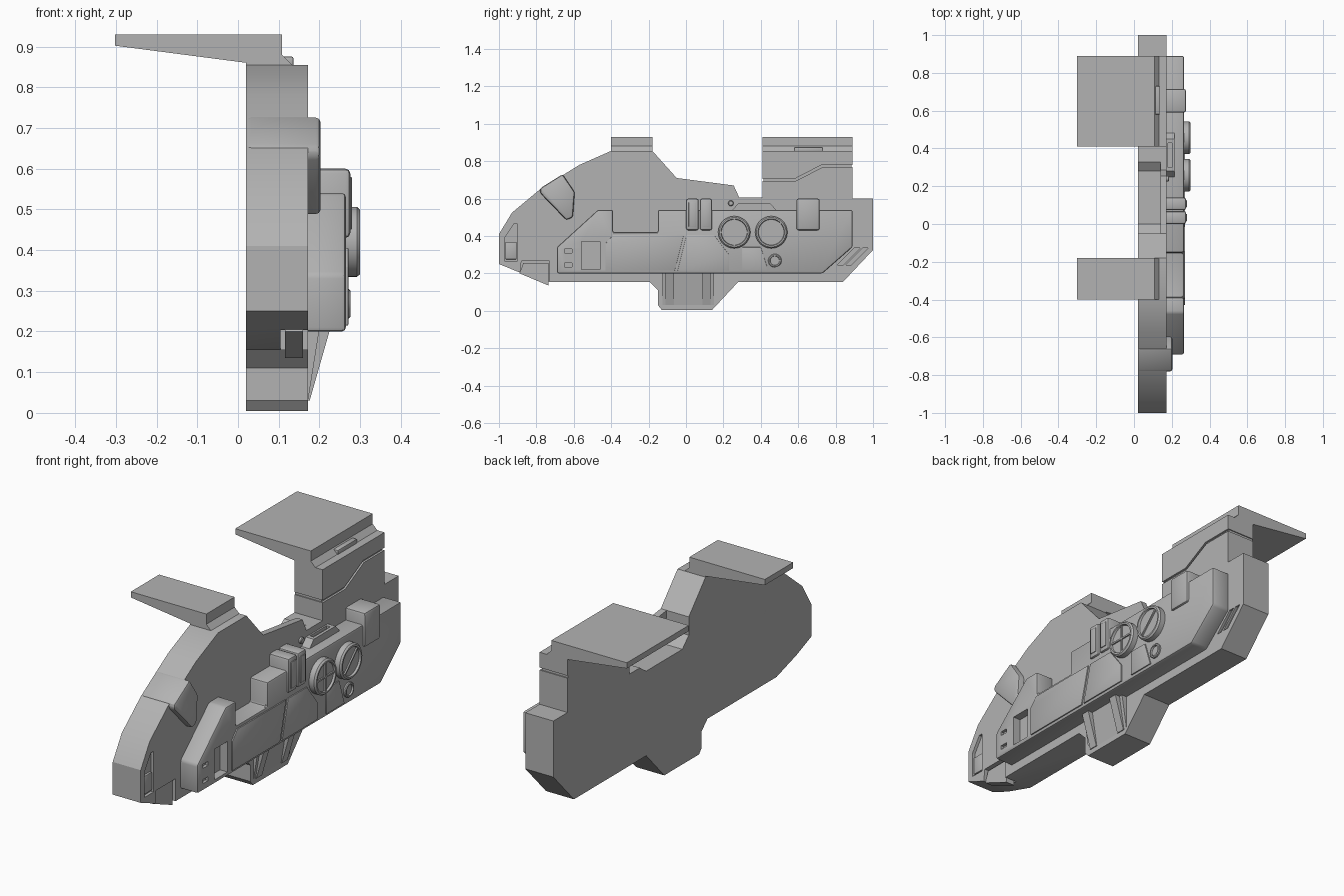
import bpy, bmesh, math
from mathutils import Matrix, Vector

old = bpy.data.objects.get("Cube")
if old:
    bpy.data.objects.remove(old, do_unlink=True)

grey = bpy.data.materials.new("hull_grey")
grey.use_nodes = True
COLOUR = (0.45, 0.45, 0.45, 1)
grey.diffuse_color = COLOUR
grey.node_tree.nodes["Principled BSDF"].inputs["Base Color"].default_value = COLOUR


def apply(ob, kind, **settings):
    mod = ob.modifiers.new(kind.lower(), kind)
    for key, value in settings.items():
        setattr(mod, key, value)
    bpy.context.view_layer.objects.active = ob
    bpy.ops.object.modifier_apply(modifier=mod.name)


def finish(bm, name, bevel=0):
    bmesh.ops.recalc_face_normals(bm, faces=bm.faces)
    mesh = bpy.data.meshes.new(name)
    bm.to_mesh(mesh)
    bm.free()
    mesh.materials.append(grey)
    ob = bpy.data.objects.new(name, mesh)
    bpy.context.collection.objects.link(ob)
    if bevel:
        apply(ob, 'BEVEL', width=bevel, segments=2, limit_method='ANGLE')
    return ob


def prism(name, pts, a, b, bevel=0, along='x'):
    """Extrude a (y, z) outline along x, or an (x, z) outline along y."""
    bm = bmesh.new()
    place = (lambda p, t: (t, p[0], p[1])) if along == 'x' else (lambda p, t: (p[0], t, p[1]))
    low = [bm.verts.new(place(p, a)) for p in pts]
    high = [bm.verts.new(place(p, b)) for p in pts]
    bm.faces.new(low)
    bm.faces.new(high[::-1])
    for i in range(len(pts)):
        j = (i + 1) % len(pts)
        bm.faces.new((low[i], low[j], high[j], high[i]))
    return finish(bm, name, bevel)


def box(name, x, y, z, bevel=0):
    return prism(name, [(y[0], z[0]), (y[1], z[0]), (y[1], z[1]), (y[0], z[1])], x[0], x[1], bevel)


def lathe(name, y, z, profile, sides=40):
    """Spin (radius, x) points around an axis parallel to x."""
    bm = bmesh.new()
    rings = [[bm.verts.new((x, y + r * math.cos(2 * math.pi * i / sides),
                            z + r * math.sin(2 * math.pi * i / sides))) for i in range(sides)]
             for r, x in profile]
    for a, b in zip(rings, rings[1:]):
        for i in range(sides):
            j = (i + 1) % sides
            bm.faces.new((a[i], a[j], b[j], b[i]))
    bm.faces.new(rings[0])
    bm.faces.new(rings[-1])
    return finish(bm, name)


def cut(ob, cutter):
    apply(ob, 'BOOLEAN', operation='DIFFERENCE', object=cutter, solver='EXACT')
    bpy.data.objects.remove(cutter, do_unlink=True)


INNER, SIDE, ARMOUR = 0.02, 0.172, 0.265

# Main hull slab
hull = prism("hull", [
    (-1, 0.25), (-1, 0.41), (-0.93, 0.525), (-0.78, 0.65), (-0.57, 0.78), (-0.4, 0.855),
    (-0.18, 0.855), (-0.05, 0.71), (0.255, 0.67), (0.285, 0.605), (0.41, 0.605),
    (0.41, 0.66), (0.89, 0.66), (0.89, 0.6), (1, 0.6), (1, 0.325), (0.84, 0.155),
    (0.28, 0.155), (0.14, 0.005), (-0.13, 0.005), (-0.15, 0.03), (-0.15, 0.11),
    (-0.195, 0.155), (-0.73, 0.155), (-0.89, 0.205)], INNER, SIDE)
# Pocket behind the ridge, chin bay and nose window
cut(hull, prism("cutter", [(-0.05, 0.8), (-0.05, 0.62), (0, 0.57), (0.28, 0.57),
                           (0.35, 0.62), (0.35, 0.8)], -0.05, 0.14))
cut(hull, prism("cutter", [(-0.9, 0.1), (-0.88, 0.265), (-0.73, 0.265), (-0.73, 0.1)], 0.105, 0.2))
cut(hull, prism("cutter", [(-0.97, 0.265), (-0.97, 0.39), (-0.92, 0.465), (-0.9, 0.465),
                           (-0.9, 0.265)], 0.157, 0.2))
box("nose_window", (0.15, 0.168), (-0.965, -0.905), (0.275, 0.365), 0.004)
# Slanted vents near the tail
for s in (0, 0.045):
    cut(hull, prism("cutter", [(0.81 + s, 0.245), (0.84 + s, 0.245), (0.93 + s, 0.335),
                               (0.9 + s, 0.335)], 0.16, 0.2))

# Chin gun
prism("chin_gun", [(-0.89, 0.2), (-0.87, 0.255), (-0.735, 0.255), (-0.735, 0.135)], 0.115, 0.16)

# Brow guard wrapped over the nose
prism("brow_guard", [(-0.78, 0.655), (-0.66, 0.73), (-0.595, 0.635), (-0.605, 0.5),
                     (-0.64, 0.485), (-0.78, 0.63)], INNER, 0.203, 0.012)

# Rear tower: core, with two outer skins leaving a stepped panel gap
box("tower_core", (INNER, 0.162), (0.415, 0.885), (0.6, 0.85))
prism("tower_lower_skin", [(0.41, 0.6), (0.41, 0.693), (0.585, 0.693), (0.73, 0.768),
                           (0.89, 0.768), (0.89, 0.6)], INNER, SIDE)
prism("tower_upper_skin", [(0.41, 0.705), (0.41, 0.855), (0.89, 0.855), (0.89, 0.78),
                           (0.725, 0.78), (0.58, 0.705)], INNER, SIDE)

# Tapered top plates
for name, y0, y1 in (("front_top_plate", -0.4, -0.18), ("rear_top_plate", 0.41, 0.89)):
    prism(name, [(-0.302, 0.93), (-0.302, 0.902), (INNER, 0.86), (INNER, 0.85),
                 (0.138, 0.85), (0.108, 0.88), (0.108, 0.93)], y0, y1, along='y')
box("plate_clamp", (0.1, 0.136), (0.58, 0.73), (0.85, 0.875), 0.004)

# Side armour with its stepped recess
armour = prism("side_armour", [
    (-0.69, 0.2), (-0.69, 0.34), (-0.47, 0.54), (-0.39, 0.54), (-0.39, 0.42), (-0.15, 0.42),
    (-0.15, 0.54), (0.89, 0.54), (0.89, 0.34), (0.73, 0.2)], 0.16, ARMOUR, 0.01)
cut(armour, box("cutter", (0.225, 0.3), (-0.56, -0.46), (0.22, 0.37)))
for z in (0.245, 0.32):
    cut(armour, box("cutter", (0.25, 0.3), (-0.65, -0.61), (z - 0.01, z + 0.01)))

# Thin panels on the armour
PANELS = {
    "front_panel": [(-0.43, 0.215), (-0.43, 0.36), (-0.39, 0.405), (-0.012, 0.405), (-0.06, 0.215)],
    "middle_panel": [(-0.045, 0.215), (0.003, 0.405), (0.15, 0.405), (0.23, 0.3), (0.23, 0.215)],
    "rear_panel": [(0.3, 0.215), (0.3, 0.34), (0.4, 0.34), (0.44, 0.215)],
}
for name, pts in PANELS.items():
    prism(name, pts, 0.26, 0.271, 0.002)

# Hatches straddling the armour top edge
for name, y0, y1 in (("hatch_a", 0.0, 0.068), ("hatch_b", 0.074, 0.14), ("hatch_c", 0.59, 0.715)):
    box(name, (0.16, 0.276), (y0, y1), (0.43, 0.6), 0.012)
    if y1 < 0.2:
        box(name + "_plate", (0.27, 0.28), (y0 + 0.014, y1 - 0.014), (0.45, 0.58), 0.003)

# Ledge block and handle above the armour
ledge = prism("top_ledge", [(0.24, 0.53), (0.28, 0.575), (0.45, 0.575), (0.49, 0.53)], 0.16, 0.215)
cut(ledge, box("cutter", (0.18, 0.2), (0.3, 0.43), (0.56, 0.6)))
lathe("ridge_bolt", 0.24, 0.575, [(0.015, 0.16), (0.015, 0.182), (0.011, 0.185)], 16)

# Round thrusters with crossed vanes
for name, y, angles in (("front_thruster", 0.258, (0, 90)), ("rear_thruster", 0.456, (45,))):
    lathe(name, y, 0.42, [(0.086, 0.25), (0.086, 0.292), (0.079, 0.3), (0.071, 0.3),
                          (0.068, 0.29)])
    for angle in angles:
        vane = box(name + "_vane", (0.28, 0.297), (-0.07, 0.07), (-0.004, 0.004))
        vane.data.transform(Matrix.Translation(Vector((0, y, 0.42)))
                            @ Matrix.Rotation(math.radians(angle), 4, 'X'))
lathe("small_port", 0.475, 0.268, [(0.036, 0.25), (0.036, 0.272), (0.032, 0.276),
                                  (0.026, 0.276), (0.024, 0.268)], 24)

# Sloped keel: shallow web between two ribs
prism("keel_web", [(0.15, 0.03), (SIDE, 0.03), (0.2, 0.205), (0.15, 0.205)], -0.125, 0.15, along='y')
for name, y in (("front_keel_rib", -0.087), ("rear_keel_rib", 0.11)):
    prism(name, [(0.15, 0.03), (0.176, 0.03), (0.226, 0.205), (0.15, 0.205)],
          y - 0.022, y + 0.022, along='y')

# Smooth gentle curves, keep hard edges
for ob in bpy.context.scene.objects:
    ob.select_set(ob.type == 'MESH')
bpy.context.view_layer.objects.active = hull
bpy.ops.object.shade_smooth_by_angle(angle=math.radians(30))
